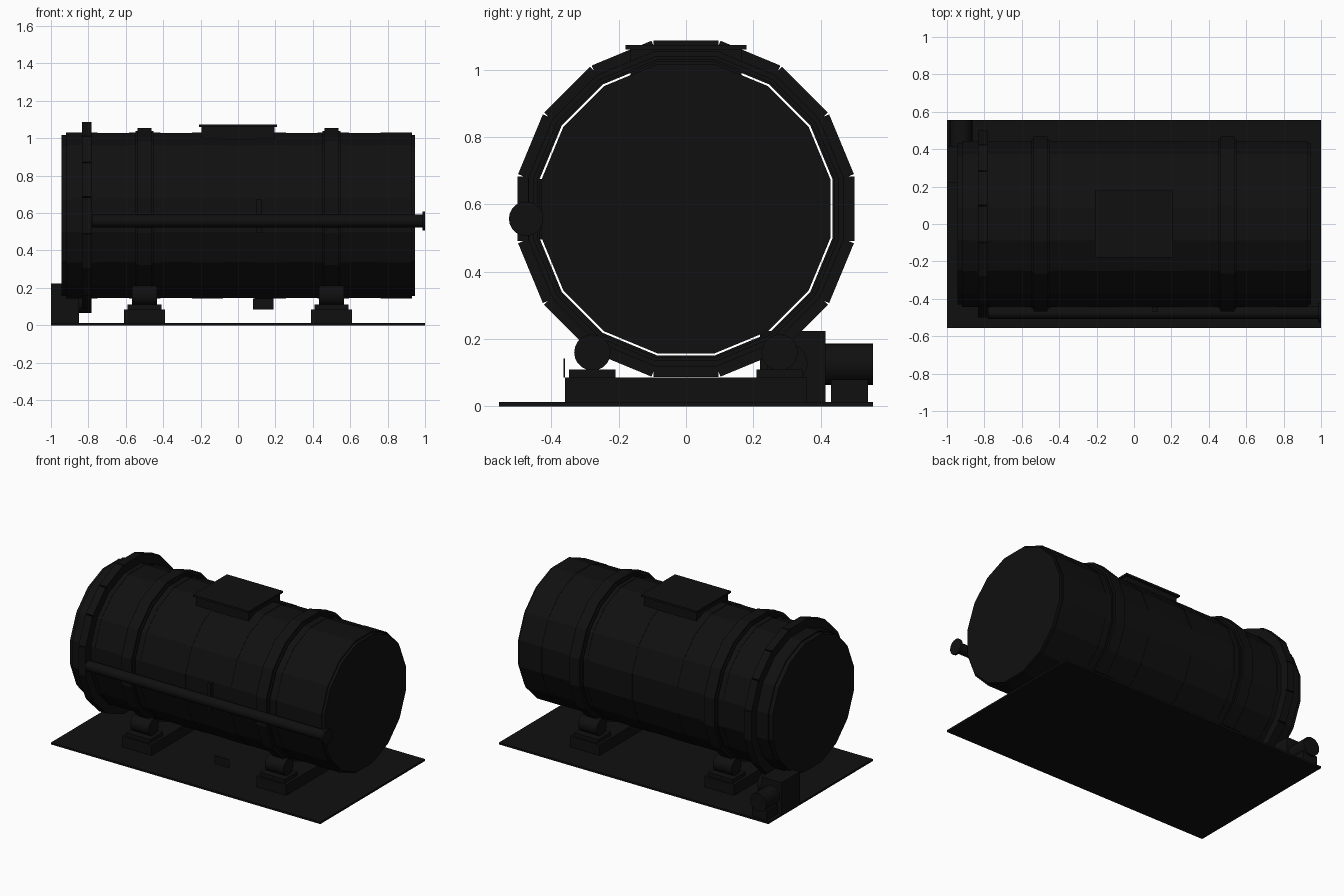
import bpy, bmesh, math
from mathutils import Matrix, Vector

cube = bpy.data.objects.get("Cube")
if cube:
    bpy.data.objects.remove(cube, do_unlink=True)

black = bpy.data.materials.new("black_steel")
black.use_nodes = True
black.diffuse_color = (0.005, 0.005, 0.005, 1)
black.node_tree.nodes["Principled BSDF"].inputs["Base Color"].default_value = black.diffuse_color

SIDES = 16
STEP = 2 * math.pi / SIDES
AXIS_Z = 0.587


def finish(name, bm):
    bmesh.ops.recalc_face_normals(bm, faces=bm.faces)
    mesh = bpy.data.meshes.new(name)
    bm.to_mesh(mesh)
    bm.free()
    mesh.materials.append(black)
    obj = bpy.data.objects.new(name, mesh)
    bpy.context.collection.objects.link(obj)
    return obj


def add_box(bm, lo, hi, turn=Matrix()):
    lo, hi = Vector(lo), Vector(hi)
    scale = Matrix.Diagonal((*(hi - lo), 1))
    bmesh.ops.create_cube(bm, size=1, matrix=turn @ Matrix.Translation((lo + hi) / 2) @ scale)


def box(name, lo, hi):
    bm = bmesh.new()
    add_box(bm, lo, hi)
    return finish(name, bm)


def lathe(name, profile, closed):
    """Turn (x, apothem) points around the drum axis, with a flat side up."""
    bm = bmesh.new()
    rings = []
    for x, apothem in profile:
        r = apothem / math.cos(STEP / 2)
        rings.append([bm.verts.new((x, r * math.sin((i + 0.5) * STEP),
                                    AXIS_Z + r * math.cos((i + 0.5) * STEP)))
                      for i in range(SIDES)])
    pairs = list(zip(rings, rings[1:]))
    if closed:
        pairs.append((rings[-1], rings[0]))
    else:
        bm.faces.new(rings[0])
        bm.faces.new(rings[-1])
    for a, b in pairs:
        for i in range(SIDES):
            j = (i + 1) % SIDES
            bm.faces.new((a[i], a[j], b[j], b[i]))
    return finish(name, bm)


def rod(name, start, end, radius, sides=20):
    start, end = Vector(start), Vector(end)
    span = end - start
    bm = bmesh.new()
    place = Matrix.Translation((start + end) / 2) @ span.to_track_quat("Z", "Y").to_matrix().to_4x4()
    bmesh.ops.create_cone(bm, cap_ends=True, segments=sides, radius1=radius,
                          radius2=radius, depth=span.length, matrix=place)
    obj = finish(name, bm)
    for poly in obj.data.polygons:
        poly.use_smooth = len(poly.vertices) == 4
    for edge in obj.data.edges:
        a, b = (obj.data.vertices[v].co for v in edge.vertices)
        edge.use_edge_sharp = abs((a - b).dot(span.normalized())) < 0.001
    return obj


# Base plate
box("base_plate", (-1, -0.555, 0), (1, 0.555, 0.013))

# Drum: solid core inside a thin shell of stepped hoops
lathe("drum_core", [(-0.945, 0.4295), (0.945, 0.4295)], False)
hoops = 11
width = 1.85 / hoops
shell = [(-0.92, 0.4355)]
for i in range(hoops):
    x = -0.92 + i * width
    apothem = 0.441 if i % 2 else 0.443
    shell += [(x, apothem), (x + width, apothem)]
shell.append((0.93, 0.4355))
lathe("drum_shell", shell, True)

# Riding bands
for side, x in (("right", -0.5), ("left", 0.5)):
    lathe("riding_band_" + side, [
        (x - 0.048, 0.44), (x - 0.048, 0.453), (x - 0.038, 0.453), (x - 0.038, 0.468),
        (x + 0.038, 0.468), (x + 0.038, 0.453), (x + 0.048, 0.453), (x + 0.048, 0.44)], True)

# Drive ring made of separate blocks
bm = bmesh.new()
for i in range(SIDES):
    turn = Matrix.Translation((0, 0, AXIS_Z)) @ Matrix.Rotation(i * STEP, 4, "X")
    add_box(bm, (-0.835, -0.096, 0.438), (-0.782, 0.096, 0.5), turn)
finish("drive_ring", bm)

# Hatch
box("hatch_frame", (-0.195, -0.165, 0.97), (0.195, 0.165, 1.062))
box("hatch_lid", (-0.208, -0.18, 1.06), (0.208, 0.18, 1.073))

# Cradles with rollers
for side, x in (("right", -0.5), ("left", 0.5)):
    box("cradle_beam_" + side, (x - 0.11, -0.36, 0.01), (x + 0.11, 0.36, 0.085))
    for end, y in (("front", -0.278), ("back", 0.278)):
        tag = end + "_" + side
        box("roller_seat_" + tag, (x - 0.09, y - 0.069, 0.08), (x + 0.09, y + 0.069, 0.11))
        rod("roller_" + tag, (x - 0.068, y, 0.16), (x + 0.068, y, 0.16), 0.054)

# Side pipe with flange and bracket
rod("side_pipe", (-0.78, -0.475, 0.557), (0.99, -0.475, 0.557), 0.034)
rod("pipe_flange", (0.986, -0.475, 0.557), (1, -0.475, 0.557), 0.051)
box("pipe_bracket", (0.1, -0.47, 0.495), (0.125, -0.425, 0.675))

# Small plate in front of the cradles
box("front_plate", (0.08, -0.364, 0.085), (0.19, -0.36, 0.142))

# Drive unit
box("gearbox", (-1, 0.22, 0.01), (-0.85, 0.415, 0.224))
rod("motor", (-0.925, 0.41, 0.125), (-0.925, 0.555, 0.125), 0.061)
box("motor_foot", (-0.98, 0.43, 0.01), (-0.87, 0.54, 0.08))
rod("drive_pinion", (-0.86, 0.3, 0.127), (-0.782, 0.3, 0.127), 0.061)
